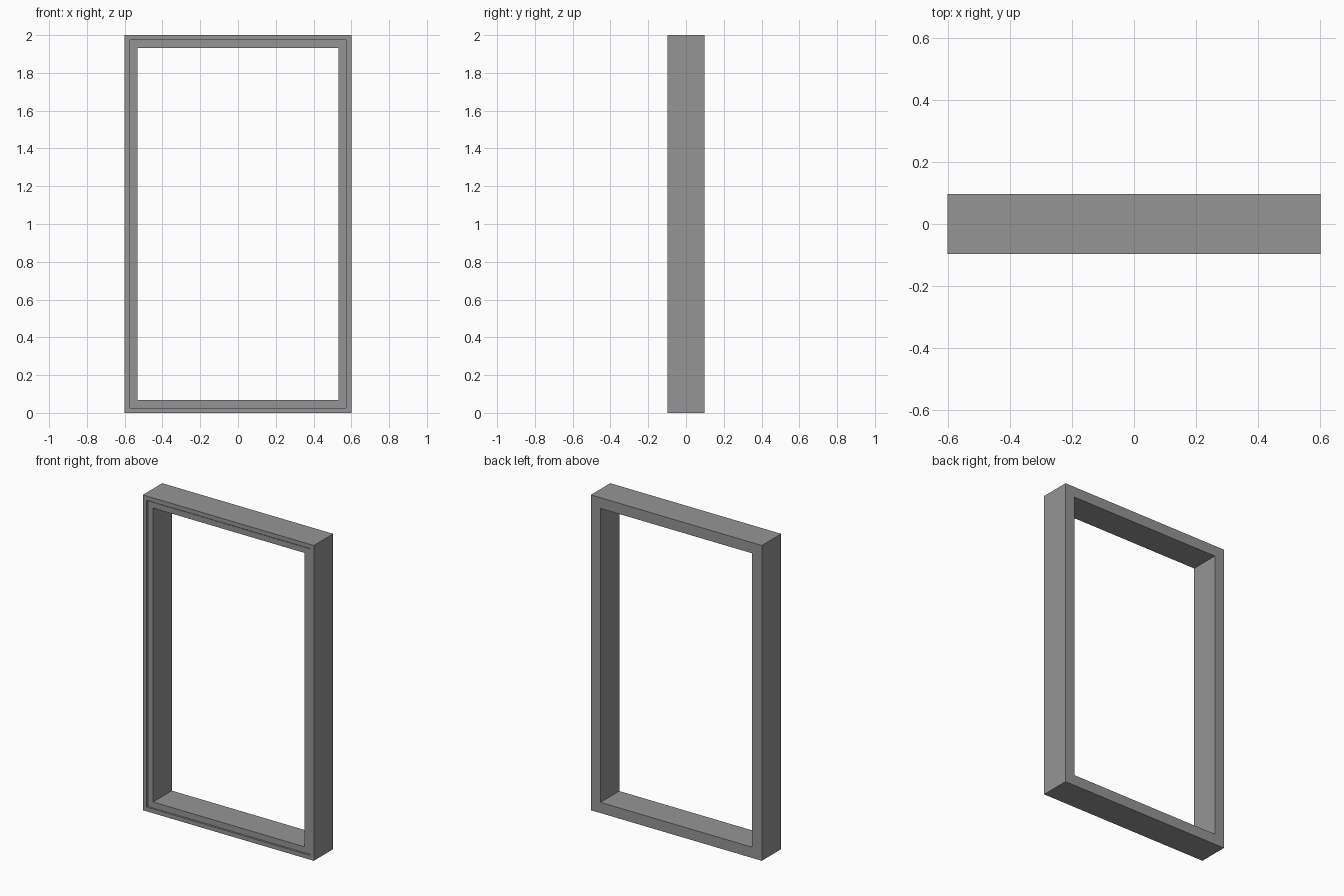
import bpy, bmesh

if "Cube" in bpy.data.objects:
    bpy.data.objects.remove(bpy.data.objects["Cube"])

HW, H, D = 0.6, 2.0, 0.097    # half width, height, half depth

# Cross-section of the frame: (inset from the outer edge, y)
PROFILE = [(0.0, D), (0.0, -D), (0.027, -D), (0.027, -D + 0.012),
           (0.032, -D + 0.012), (0.032, -D + 0.006), (0.068, -D + 0.006), (0.068, D)]


def sweep_frame(name, profile):
    """Sweep a cross-section around a mitred rectangle."""
    bm = bmesh.new()
    rings = []
    for i, y in profile:
        x = HW - i
        rings.append([bm.verts.new(c) for c in
                      ((-x, y, i), (x, y, i), (x, y, H - i), (-x, y, H - i))])
    n = len(rings)
    for k in range(n):
        a, b = rings[k], rings[(k + 1) % n]
        for j in range(4):
            m = (j + 1) % 4
            bm.faces.new((a[j], a[m], b[m], b[j]))
    bmesh.ops.recalc_face_normals(bm, faces=bm.faces)
    me = bpy.data.meshes.new(name)
    bm.to_mesh(me)
    bm.free()
    ob = bpy.data.objects.new(name, me)
    bpy.context.collection.objects.link(ob)
    return ob


# Rectangular frame with a grooved, slightly recessed inner border
frame = sweep_frame("door_frame", PROFILE)

# Dark grey finish
mat = bpy.data.materials.new("dark_grey")
mat.diffuse_color = (0.3, 0.3, 0.3, 1.0)
mat.use_nodes = True
mat.node_tree.nodes["Principled BSDF"].inputs["Base Color"].default_value = mat.diffuse_color
frame.data.materials.append(mat)
